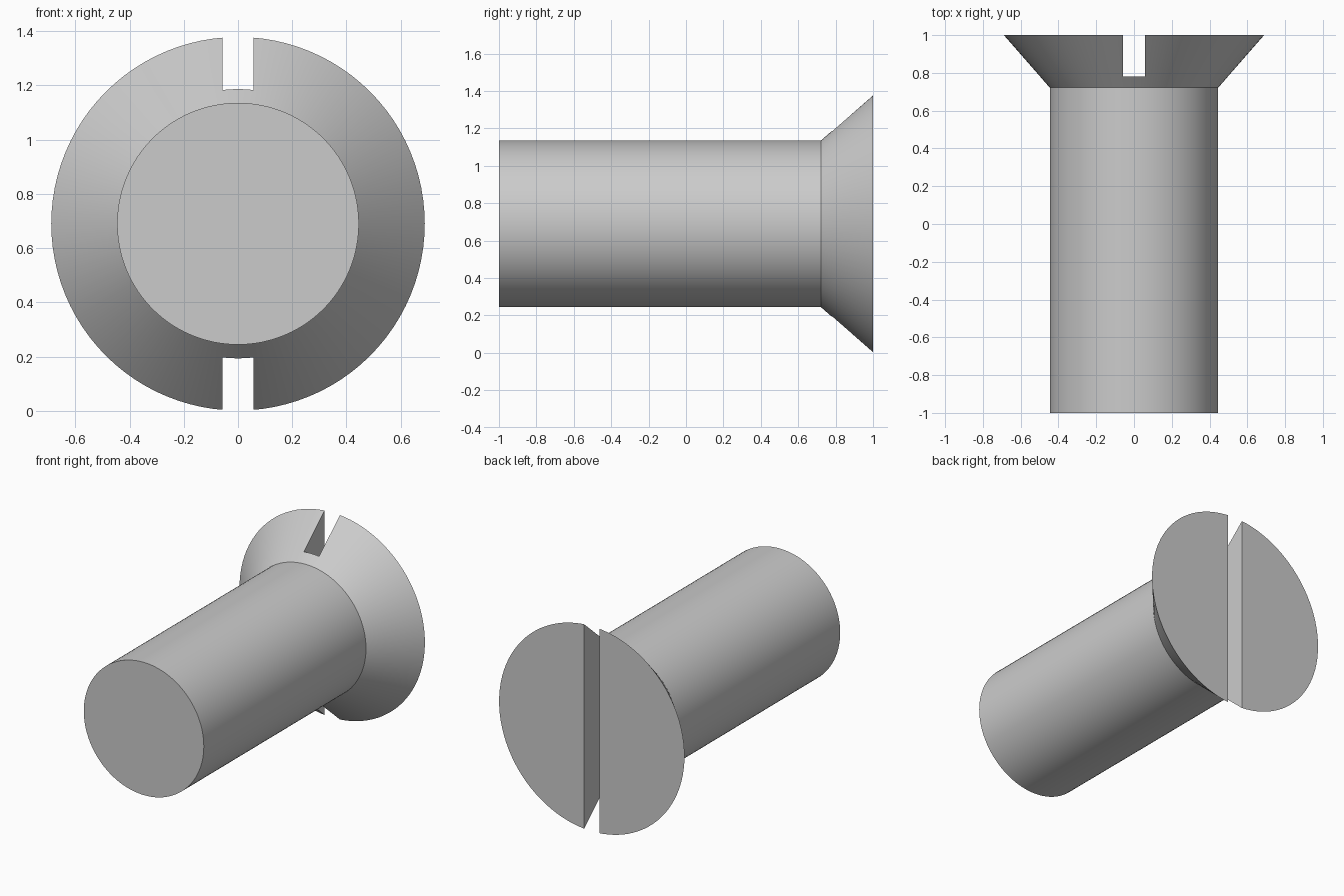
import bpy
import bmesh
from math import radians
from mathutils import Matrix

SEGMENTS = 96
AXIS_Z = 0.69
SHANK_R, HEAD_R = 0.446, 0.689
SHANK_END, HEAD_START, HEAD_END = -1.0, 0.722, 1.0
SLOT_WIDTH, SLOT_FLOOR = 0.114, 0.78

cube = bpy.data.objects.get("Cube")
if cube:
    bpy.data.objects.remove(cube, do_unlink=True)

# Steel colour
steel = bpy.data.materials.new("grey_steel")
steel.use_nodes = True
colour = (0.6, 0.6, 0.6, 1.0)
steel.diffuse_color = colour
steel.node_tree.nodes["Principled BSDF"].inputs["Base Color"].default_value = colour


def make_object(name, bm):
    bmesh.ops.recalc_face_normals(bm, faces=bm.faces)
    mesh = bpy.data.meshes.new(name)
    bm.to_mesh(mesh)
    bm.free()
    mesh.materials.append(steel)
    obj = bpy.data.objects.new(name, mesh)
    bpy.context.collection.objects.link(obj)
    return obj


# Shank and countersunk head: rings along y, joined and capped
bm = bmesh.new()
rings = []
for radius, y in ((SHANK_R, SHANK_END), (SHANK_R, HEAD_START), (HEAD_R, HEAD_END)):
    place = Matrix.Translation((0, y, AXIS_Z)) @ Matrix.Rotation(radians(90), 4, "X")
    rings.append(bmesh.ops.create_circle(
        bm, segments=SEGMENTS, radius=radius, matrix=place)["verts"])
for a, b in zip(rings, rings[1:]):
    for i in range(SEGMENTS):
        j = (i + 1) % SEGMENTS
        bm.faces.new((a[i], a[j], b[j], b[i]))
bm.faces.new(rings[0])
bm.faces.new(rings[-1])
screw = make_object("countersunk_screw", bm)

# Driver slot cutter, running vertically across the head
bm = bmesh.new()
depth = 0.5
bmesh.ops.create_cube(bm, size=1, matrix=Matrix.Translation(
    (0, SLOT_FLOOR + depth / 2, AXIS_Z)) @ Matrix.Diagonal((SLOT_WIDTH, depth, 2, 1)))
cutter = make_object("slot_cutter", bm)
cutter.hide_render = True

slot = screw.modifiers.new("driver_slot", "BOOLEAN")
slot.operation = "DIFFERENCE"
slot.solver = "EXACT"
slot.object = cutter

bpy.ops.object.select_all(action="DESELECT")
screw.select_set(True)
bpy.context.view_layer.objects.active = screw
bpy.ops.object.modifier_apply(modifier=slot.name)
bpy.data.objects.remove(cutter, do_unlink=True)

# Smooth round sides, crisp rims and slot
bpy.ops.object.shade_smooth_by_angle(angle=radians(30))
